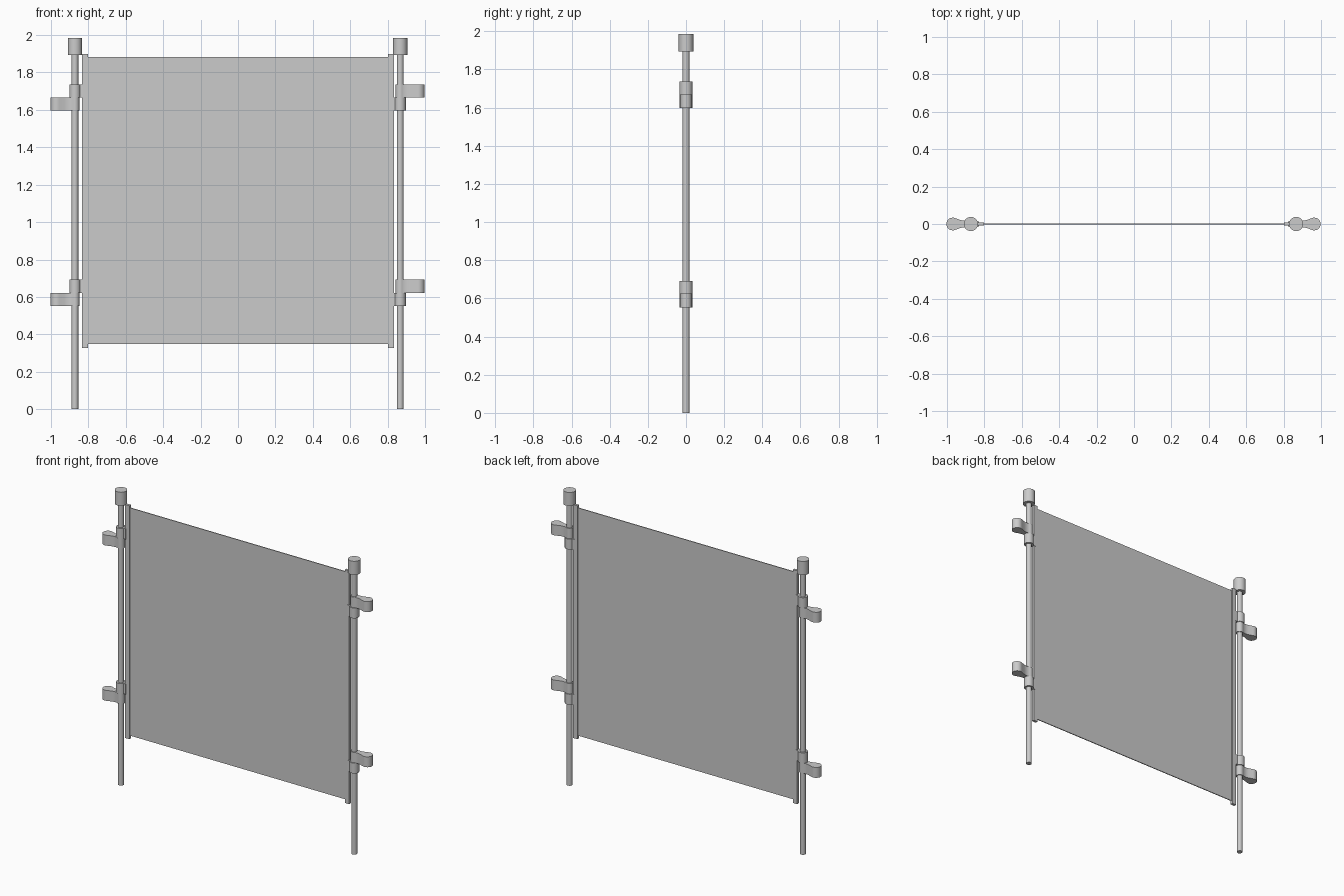
import bpy, bmesh, math

cube = bpy.data.objects.get("Cube")
if cube:
    bpy.data.objects.remove(cube, do_unlink=True)

grey = bpy.data.materials.new("plain grey")
grey.use_nodes = True
colour = (0.6, 0.6, 0.6, 1)
grey.diffuse_color = colour
grey.node_tree.nodes["Principled BSDF"].inputs["Base Color"].default_value = colour


def prism(name, outline, z0, z1):
    """Extrude a plan outline from z0 to z1."""
    bm = bmesh.new()
    face = bm.faces.new([bm.verts.new((x, y, z0)) for x, y in outline])
    top = bmesh.ops.extrude_face_region(bm, geom=[face])["geom"]
    bmesh.ops.translate(bm, vec=(0, 0, z1 - z0),
                        verts=[v for v in top if isinstance(v, bmesh.types.BMVert)])
    bmesh.ops.recalc_face_normals(bm, faces=bm.faces)
    mesh = bpy.data.meshes.new(name)
    bm.to_mesh(mesh)
    bm.free()
    mesh.materials.append(grey)
    obj = bpy.data.objects.new(name, mesh)
    bpy.context.collection.objects.link(obj)
    bpy.ops.object.select_all(action='DESELECT')
    obj.select_set(True)
    bpy.context.view_layer.objects.active = obj
    bpy.ops.object.shade_smooth_by_angle(angle=math.radians(35))
    return obj


def arc(cx, radius, start, end, steps):
    angles = [math.radians(start + (end - start) * i / steps) for i in range(steps + 1)]
    return [(cx + radius * math.cos(a), radius * math.sin(a)) for a in angles]


def circle(cx, radius):
    return arc(cx, radius, 0, 360, 32)[:-1]


def box(x0, x1, half):
    return [(x0, -half), (x1, -half), (x1, half), (x0, half)]


def place(outline, post_x, side):
    return [(post_x + side * x, y) for x, y in outline]


# Outward arm: round sleeve, narrow waist and rounded end
arm = (arc(0.097, 0.034, -115, 115, 16) + [(0.055, 0.021), (0.04, 0.018)]
       + arc(0, 0.024, 50, 310, 16) + [(0.04, -0.018), (0.055, -0.021)])
# Inward clasp: round sleeve with a flat tongue gripping the panel edge
clasp = arc(0, 0.03, 25, 335, 20) + [(-0.0, 0)]
clasp = arc(0, 0.03, 155, -155, 20) + [(-0.044, -0.013), (-0.044, 0.013)]

BRACKET_HEIGHTS = {"lower": 0.622, "upper": 1.667}
HEIGHT = 0.07

for label, side, post_x in (("left", 1, 0.867), ("right", -1, -0.872)):
    prism(label + "_post", circle(post_x, 0.018), 0, 1.93)
    prism(label + "_post_cap", circle(post_x, 0.038), 1.893, 1.985)
    # Stiffened panel edge
    edge = sorted((side * 0.803, side * 0.834))
    prism(label + "_panel_edge", box(edge[0], edge[1], 0.009), 0.326, 1.898)
    # Brackets: arm above the clasp on the left, below it on the right
    for level, z in BRACKET_HEIGHTS.items():
        arm_z, clasp_z = (z, z - HEIGHT) if side > 0 else (z - HEIGHT, z)
        prism(f"{label}_{level}_arm", place(arm, post_x, side), arm_z, arm_z + HEIGHT)
        prism(f"{label}_{level}_clasp", place(clasp, post_x, side), clasp_z, clasp_z + HEIGHT)

# Thin panel between the posts
prism("panel", box(-0.81, 0.81, 0.003), 0.348, 1.882)
